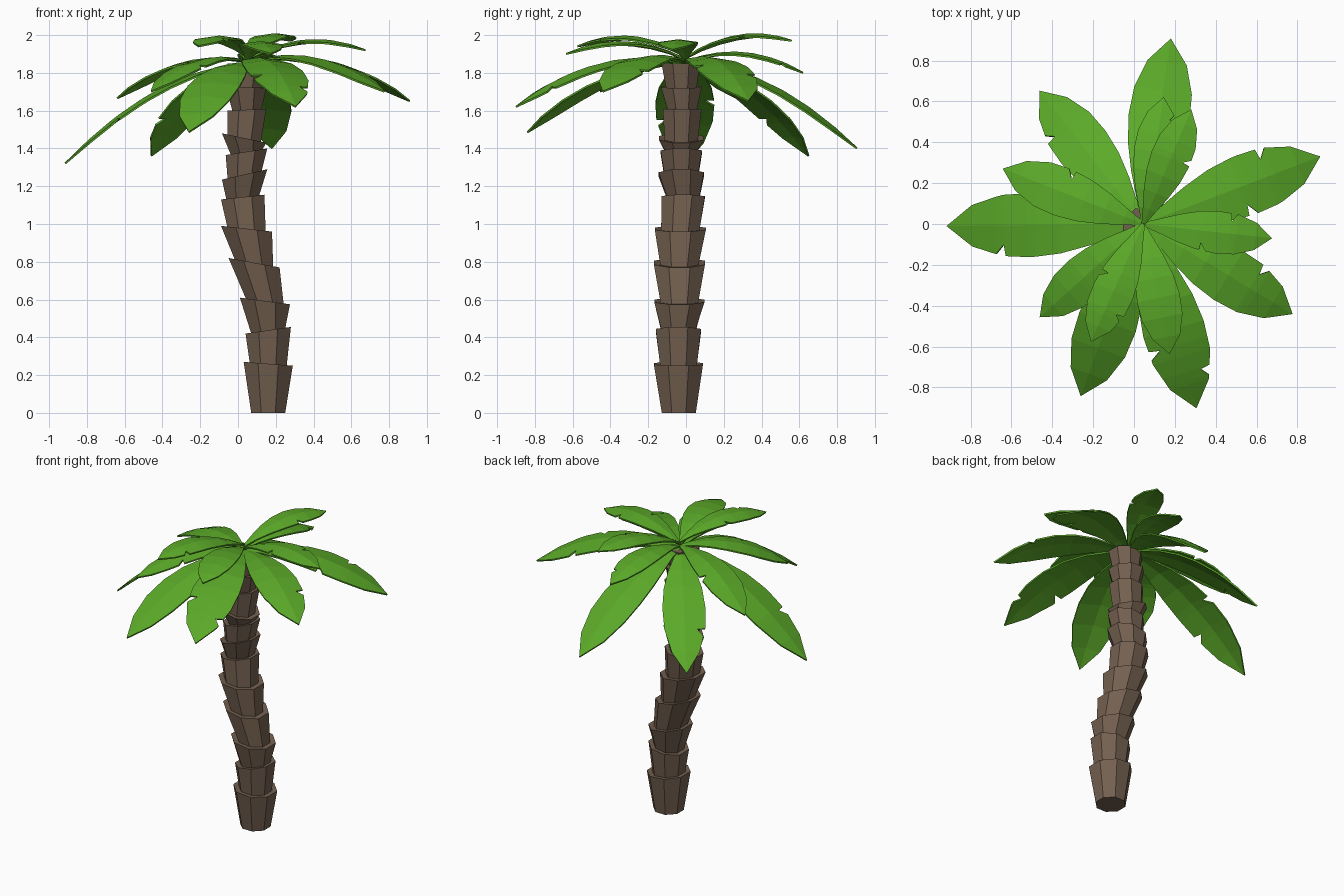
import bpy, bmesh, math
from mathutils import Vector

if "Cube" in bpy.data.objects:
    bpy.data.objects.remove(bpy.data.objects["Cube"])


def material(name, rgb):
    m = bpy.data.materials.new(name)
    m.diffuse_color = (*rgb, 1)
    m.use_nodes = True
    m.node_tree.nodes["Principled BSDF"].inputs["Base Color"].default_value = m.diffuse_color
    return m


bark = material("bark brown", (0.175, 0.118, 0.080))
green = material("leaf green", (0.105, 0.400, 0.022))


def make_object(name, bm, mat):
    bmesh.ops.recalc_face_normals(bm, faces=bm.faces)
    me = bpy.data.meshes.new(name)
    bm.to_mesh(me)
    bm.free()
    me.materials.append(mat)
    ob = bpy.data.objects.new(name, me)
    bpy.context.collection.objects.link(ob)
    return ob


# Trunk: stacked flared segments; rim = x left, x right, z left, z right, y centre
RIMS = [(0.03, 0.29, 0.27, 0.25, -0.04), (0.04, 0.28, 0.42, 0.455, -0.04),
        (0.01, 0.275, 0.61, 0.575, -0.035), (-0.05, 0.22, 0.82, 0.77, -0.035),
        (-0.09, 0.18, 0.99, 0.96, -0.03), (-0.09, 0.14, 1.13, 1.155, -0.015),
        (-0.085, 0.155, 1.235, 1.29, -0.025), (-0.065, 0.155, 1.365, 1.40, -0.025),
        (-0.085, 0.15, 1.48, 1.43, -0.025), (-0.055, 0.15, 1.60, 1.61, -0.02),
        (-0.065, 0.15, 1.73, 1.72, -0.025), (-0.055, 0.15, 1.85, 1.85, -0.027)]
SIDES = 8


def ring(bm, rim, scale=1.0, lift=0.0):
    xl, xr, zl, zr, cy = rim
    cx, half = (xl + xr) / 2, (xr - xl) / 2
    r = half * scale / math.cos(math.pi / SIDES)
    out = []
    for i in range(SIDES):
        a = 2 * math.pi * (i + 0.5) / SIDES
        dx = r * math.cos(a)
        z = (zl + zr) / 2 + dx / half * (zr - zl) / 2 + lift
        out.append(bm.verts.new((cx + dx, cy + r * math.sin(a), z)))
    return out


bm = bmesh.new()
rings = [ring(bm, (0.07, 0.25, 0, 0, -0.038))]
for i, rim in enumerate(RIMS):
    rings.append(ring(bm, rim))
    if i < len(RIMS) - 1:
        rings.append(ring(bm, rim, 0.75, -0.004))
for a, b in zip(rings, rings[1:]):
    for i in range(SIDES):
        j = (i + 1) % SIDES
        bm.faces.new((a[i], a[j], b[j], b[i]))
bm.faces.new(rings[0])
bm.faces.new(rings[-1])
make_object("trunk", bm, bark)

# Leaf outline: half width along the length, as a share of leaf length
WIDTH = [(0, 0.012), (0.13, 0.055), (0.27, 0.105), (0.42, 0.145),
         (0.57, 0.163), (0.72, 0.155), (0.87, 0.105), (1, 0)]


def width_at(t):
    for (t0, w0), (t1, w1) in zip(WIDTH, WIDTH[1:]):
        if t <= t1:
            return w0 + (w1 - w0) * (t - t0) / (t1 - t0)
    return 0


def leaf(name, tip, base_z, notches):
    base, tip = Vector((0.045, 0, base_z)), Vector(tip)
    flat = Vector((tip.x - base.x, tip.y - base.y, 0))
    length = flat.length
    side = Vector((-flat.y, flat.x, 0)) / length
    # rows: t, left factor, right factor; a notch is a narrow row between two full ones
    rows = [(t, 1, 1) for t, _ in WIDTH[:-1]
            if all(abs(t - n) > 0.035 for n, _ in notches)]
    for n, s in notches:
        rows += [(n - 0.03, 1, 1), (n + 0.02, 1, 1),
                 (n - 0.02, 0.62 if s > 0 else 1, 0.62 if s < 0 else 1)]
    rows.sort()
    bm = bmesh.new()
    prev = None
    for t, fl, fr in rows:
        mid = base.lerp(tip, t) + Vector((0, 0, 0.48 * length * t * (1 - t)))
        w = width_at(t) * length
        pts = [mid + side * w * fl, mid, mid - side * w * fr]
        for k, f in ((0, fl), (2, fr)):
            pts[k].z -= 0.14 * w * f      # edges sag below the midrib
        cur = [bm.verts.new(p) for p in pts]
        if prev:
            for k in (0, 1):
                bm.faces.new((prev[k + 1], cur[k + 1], cur[k], prev[k]))
        prev = cur
    end = bm.verts.new(tip)
    for k in (0, 1):
        bm.faces.new((prev[k + 1], end, prev[k]))
    ob = make_object(name, bm, green)
    mod = ob.modifiers.new("thickness", "SOLIDIFY")
    mod.thickness = 0.01
    mod.offset = 0


# Leaves: tip, base height, notches (position, side: + is left looking outwards)
LEAVES = [((-0.915, -0.01, 1.32), 1.85, [(0.73, 1), (0.57, -1)]),
          ((-0.64, 0.27, 1.665), 1.86, [(0.57, -1)]),
          ((-0.46, 0.65, 1.36), 1.85, [(0.75, 1)]),
          ((0.18, 0.905, 1.40), 1.85, []),
          ((0.145, 0.62, 1.80), 1.86, [(0.85, -1)]),
          ((0.28, 0.56, 1.97), 1.88, [(0.6, -1)]),
          ((0.91, 0.33, 1.65), 1.85, [(0.72, 1), (0.57, -1)]),
          ((0.675, -0.07, 1.92), 1.87, [(0.7, 1), (0.48, -1)]),
          ((0.775, -0.44, 1.70), 1.85, [(0.74, 1)]),
          ((0.175, -0.635, 1.90), 1.87, []),
          ((0.305, -0.90, 1.62), 1.85, [(0.83, 1), (0.68, -1)]),
          ((-0.21, -0.575, 1.94), 1.89, [(0.75, 1), (0.48, -1)]),
          ((-0.26, -0.84, 1.485), 1.85, []),
          ((-0.46, -0.455, 1.70), 1.86, [(0.6, 1)])]
for i, args in enumerate(LEAVES):
    leaf(f"leaf_{i + 1}", *args)
